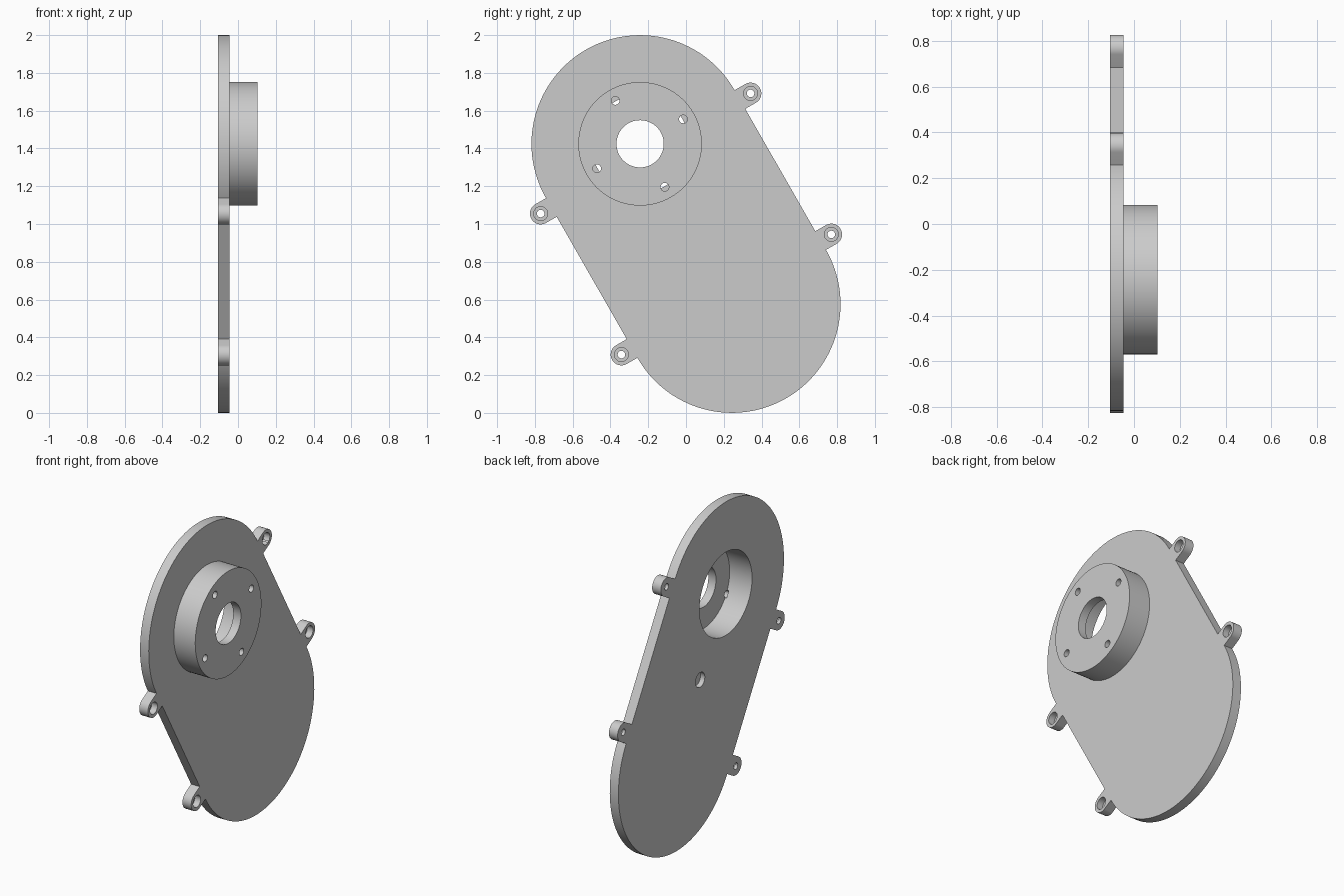
import bpy, bmesh, math
from mathutils import Matrix, Vector

cube = bpy.data.objects.get("Cube")
if cube:
    bpy.data.objects.remove(cube)

# Main dimensions
BACK, FACE, TOP = -0.105, -0.045, 0.103   # plate back, plate face, boss end
R = 0.575                                 # rounded plate ends
HALF = 0.489                              # half distance between end centres
EAR_U, EAR_V, EAR_R = 0.43, 0.64, 0.057   # screw ears
FLOOR = 0.05                              # inner face of the boss floor
U = Vector((0, 0.497, -0.868))            # long axis of the plate
V = Vector((0, 0.868, 0.497))             # short axis

grey = bpy.data.materials.new("light_grey")
grey.use_nodes = True
colour = (0.6, 0.6, 0.6, 1)
grey.diffuse_color = colour
grey.node_tree.nodes["Principled BSDF"].inputs["Base Color"].default_value = colour


def place(u, v, x=0.0):
    return Vector((x, 0, 1)) + U * u + V * v


def make_object(name, bm):
    bmesh.ops.recalc_face_normals(bm, faces=bm.faces)
    mesh = bpy.data.meshes.new(name)
    bm.to_mesh(mesh)
    bm.free()
    mesh.materials.append(grey)
    obj = bpy.data.objects.new(name, mesh)
    bpy.context.collection.objects.link(obj)
    return obj


def cylinder(name, u, v, radius, x0, x1, segments=48):
    bm = bmesh.new()
    matrix = Matrix.Translation(place(u, v, (x0 + x1) / 2)) @ Matrix.Rotation(math.pi / 2, 4, 'Y')
    bmesh.ops.create_cone(bm, cap_ends=True, segments=segments, radius1=radius,
                          radius2=radius, depth=x1 - x0, matrix=matrix)
    return make_object(name, bm)


def drill(target, *args, **kwargs):
    cutter = cylinder("cutter", *args, **kwargs)
    cutter.hide_render = True
    mod = target.modifiers.new("cut", 'BOOLEAN')
    mod.operation, mod.solver, mod.object = 'DIFFERENCE', 'EXACT', cutter
    bpy.context.view_layer.objects.active = target
    bpy.ops.object.modifier_apply(modifier=mod.name)
    bpy.data.objects.remove(cutter)


def arc(cu, cv, radius, start, end, steps):
    angles = [math.radians(start + (end - start) * i / steps) for i in range(steps + 1)]
    return [(cu + radius * math.cos(a), cv + radius * math.sin(a)) for a in angles]


# Cover plate: half of the outline, then the same half turned around
half = arc(HALF, 0, R, -90, 90, 64)
for u in (EAR_U, -EAR_U):
    half.append((u + EAR_R, R))
    half += arc(u, EAR_V, EAR_R, 0, 180, 24)
    half.append((u - EAR_R, R))
outline = half + [(-u, -v) for u, v in half]
bm = bmesh.new()
face = bm.faces.new([bm.verts.new(place(u, v, BACK)) for u, v in outline])
moved = bmesh.ops.extrude_face_region(bm, geom=[face])["geom"]
bmesh.ops.translate(bm, vec=(FACE - BACK, 0, 0),
                    verts=[g for g in moved if isinstance(g, bmesh.types.BMVert)])
bmesh.ops.remove_doubles(bm, verts=bm.verts, dist=1e-5)
plate = make_object("cover_plate", bm)

# Boss standing on the plate
boss = cylinder("round_boss", -HALF, 0, 0.327, FACE, TOP, segments=96)

# Pocket open at the back, through the plate and into the boss
for part in (plate, boss):
    drill(part, -HALF, 0, 0.26, BACK - 0.1, FLOOR, segments=96)

# Shaft hole and four screw holes in the boss floor
drill(boss, -HALF, 0, 0.125, 0, TOP + 0.1, segments=64)
for du, dv in ((1, 0), (-1, 0), (0, 1), (0, -1)):
    drill(boss, -HALF + du * 0.263, dv * 0.263, 0.022, FLOOR - 0.01, TOP + 0.1, segments=24)

# Stepped screw holes in the ears
for su in (1, -1):
    for sv in (1, -1):
        drill(plate, su * EAR_U, sv * EAR_V, 0.02, BACK - 0.1, FACE + 0.1, segments=24)
        drill(plate, su * EAR_U, sv * EAR_V, 0.037, BACK + 0.02, FACE + 0.1, segments=32)

# Shallow blind hole in the middle of the back
drill(plate, 0.02, 0, 0.046, BACK - 0.1, BACK + 0.03, segments=32)

# Smooth round walls with crisp edges
bpy.ops.object.select_all(action='DESELECT')
for part in (plate, boss):
    part.select_set(True)
bpy.context.view_layer.objects.active = plate
bpy.ops.object.shade_smooth_by_angle(angle=math.radians(30))
